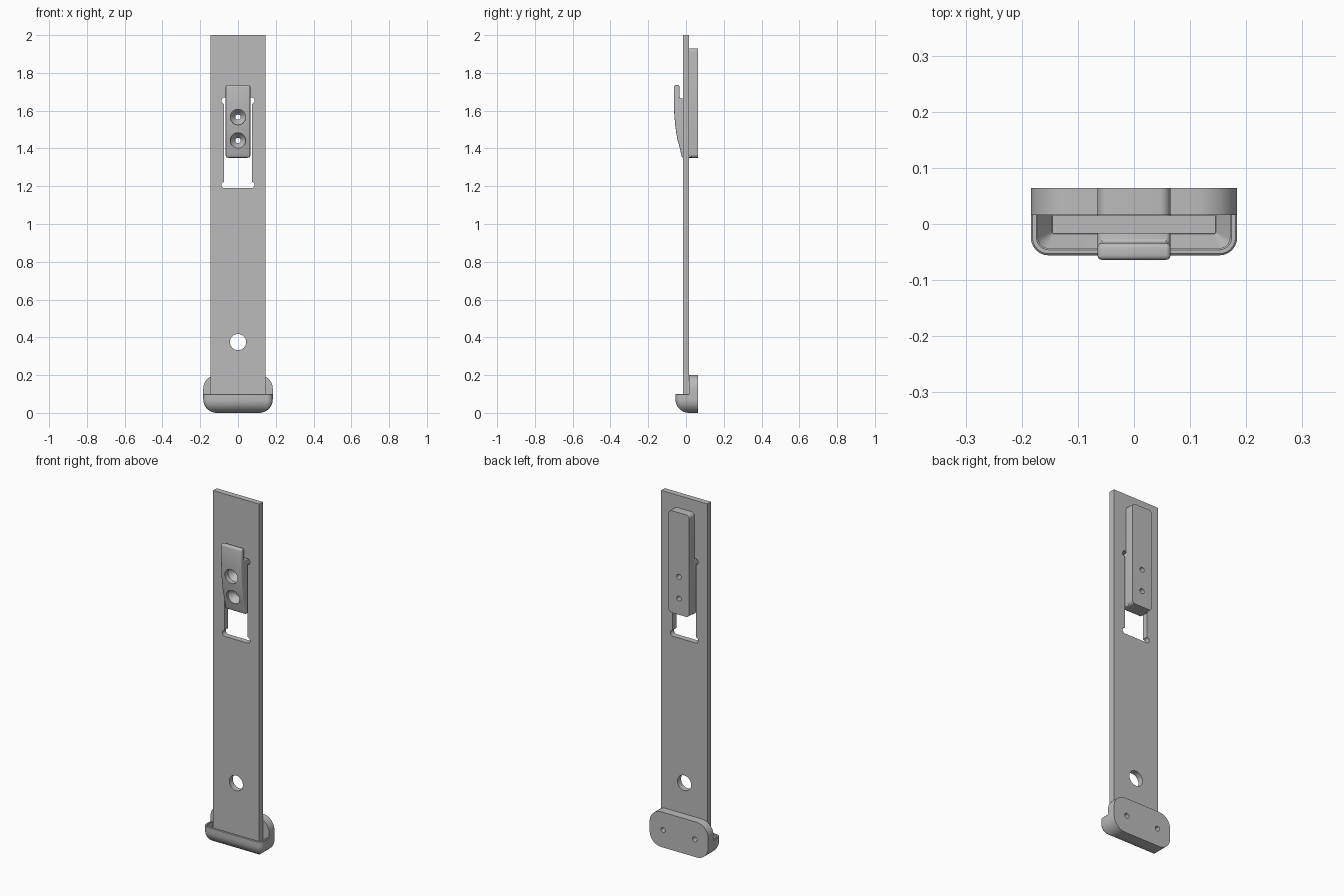
import bpy, bmesh, math

if "Cube" in bpy.data.objects:
    bpy.data.objects.remove(bpy.data.objects["Cube"])

grey = bpy.data.materials.new("plain grey")
grey.diffuse_color = (0.5, 0.5, 0.5, 1)
grey.use_nodes = True
grey.node_tree.nodes["Principled BSDF"].inputs["Base Color"].default_value = grey.diffuse_color


def finish(bm, name):
    bmesh.ops.recalc_face_normals(bm, faces=bm.faces[:])
    me = bpy.data.meshes.new(name)
    bm.to_mesh(me)
    bm.free()
    ob = bpy.data.objects.new(name, me)
    bpy.context.collection.objects.link(ob)
    me.materials.append(grey)
    return ob


def prism(name, pts, a, b, axis="y"):
    """Extrude a 2D outline along y (points are x,z) or x (points are y,z)."""
    bm = bmesh.new()
    place = (lambda u, v, d: (u, d, v)) if axis == "y" else (lambda u, v, d: (d, u, v))
    lo = [bm.verts.new(place(u, v, a)) for u, v in pts]
    hi = [bm.verts.new(place(u, v, b)) for u, v in pts]
    bm.faces.new(lo)
    bm.faces.new(hi[::-1])
    n = len(pts)
    for i in range(n):
        j = (i + 1) % n
        bm.faces.new((lo[i], hi[i], hi[j], lo[j]))
    return finish(bm, name)


def rounded(x, z0, z1, r, n=10):
    pts = []
    for cx, cz, a0 in ((x - r, z1 - r, 0), (r - x, z1 - r, 90), (r - x, z0 + r, 180), (x - r, z0 + r, 270)):
        for i in range(n + 1):
            a = math.radians(a0 + 90 * i / n)
            pts.append((cx + r * math.cos(a), cz + r * math.sin(a)))
    return pts


def lathe_y(name, x, z, profile, n=32):
    """Solid of revolution about a y axis; profile is (y, radius)."""
    bm = bmesh.new()
    rings = [[bm.verts.new((x + r * math.cos(2 * math.pi * i / n), y, z + r * math.sin(2 * math.pi * i / n)))
              for i in range(n)] for y, r in profile]
    for p, q in zip(rings, rings[1:]):
        for i in range(n):
            j = (i + 1) % n
            bm.faces.new((p[i], p[j], q[j], q[i]))
    bm.faces.new(rings[0])
    bm.faces.new(rings[-1][::-1])
    return finish(bm, name)


def apply(ob, mod):
    bpy.context.view_layer.objects.active = ob
    bpy.ops.object.modifier_apply(modifier=mod.name)


def cut(ob, cutter):
    m = ob.modifiers.new("cut", "BOOLEAN")
    m.operation, m.solver, m.object = "DIFFERENCE", "EXACT", cutter
    apply(ob, m)
    bpy.data.objects.remove(cutter)


def bevel(ob, width, segs=3):
    m = ob.modifiers.new("bevel", "BEVEL")
    m.width, m.segments, m.limit_method, m.angle_limit = width, segs, "ANGLE", math.radians(45)
    apply(ob, m)


# long flat panel with slot, corner reliefs and round hole
panel = prism("panel", [(-.145, .03), (.145, .03), (.145, 2), (-.145, 2)], -.017, .0155)
cut(panel, prism("slot", [(-.073, 1.19), (.073, 1.19), (.073, 1.67), (-.073, 1.67)], -.1, .1))
for sx in (-1, 1):
    for z in (1.207, 1.653):
        cut(panel, lathe_y("relief", sx * .07, z, [(-.1, .0175), (.1, .0175)], 24))
cut(panel, lathe_y("hole", 0, .375, [(-.1, .043), (.1, .043)], 40))

# upper backing block
block = prism("backing_block", rounded(.065, 1.35, 1.93, .02, 6), .016, .064)

# front clip passing through the slot, with an upward hook
clip = prism("clip", [(.03, 1.352), (-.022, 1.352), (-.028, 1.38), (-.036, 1.415), (-.045, 1.445),
                      (-.052, 1.485), (-.058, 1.53), (-.062, 1.58), (-.064, 1.63), (-.064, 1.735),
                      (-.034, 1.735), (-.033, 1.665), (.03, 1.665)], -.065, .065, "x")
bevel(clip, .008)

# countersunk screw holes
for z in (1.442, 1.566):
    for ob in (clip, block):
        cut(ob, lathe_y("screw", 0, z, [(-.1, .041), (-.03, .041), (.005, .014), (.1, .014)]))

# lower back plate with two screw holes
X, R, FRONT = .184, .072, -.056
plate = prism("tray_back_plate", rounded(X, 0, .2, R), .016, .064)
for sx in (-1, 1):
    cut(plate, lathe_y("screw", sx * .1, .1, [(-.1, .014), (.1, .014)], 24))


# tray cup: U-shaped outlines lofted up the outside and down the inside
def u_ring(d, z, n=6):
    x, y, r = X - d, FRONT + d, max(.032 - d, .004)
    pts = [(-x, .02)]
    for cx, a0 in ((r - x, 180), (x - r, 270)):
        for i in range(n + 1):
            a = math.radians(a0 + 90 * i / n)
            pts.append((cx + r * math.cos(a), y + r + r * math.sin(a)))
    return [(px, py, z) for px, py in pts + [(x, .02)]]


levels = []
for i in range(11):
    a = math.pi / 2 * i / 10
    levels.append((R * (1 - math.sin(a)), R * (1 - math.cos(a))))
levels += [(0, .097), (.003, .1), (.01, .1), (.013, .097), (.013, .07), (.038, .03)]
bm = bmesh.new()
rings = [[bm.verts.new(p) for p in u_ring(d, z)] for d, z in levels]
for p, q in zip(rings, rings[1:]):
    for i in range(len(p) - 1):
        bm.faces.new((p[i], p[i + 1], q[i + 1], q[i]))
bm.faces.new(rings[0])
bm.faces.new(rings[-1])
bmesh.ops.holes_fill(bm, edges=[e for e in bm.edges if e.is_boundary], sides=0)
cup = finish(bm, "tray_cup")

# smooth rounded surfaces, keep hard edges
for ob in (panel, block, clip, plate, cup):
    bpy.ops.object.select_all(action="DESELECT")
    ob.select_set(True)
    bpy.context.view_layer.objects.active = ob
    bpy.ops.object.shade_smooth_by_angle(angle=math.radians(32))
